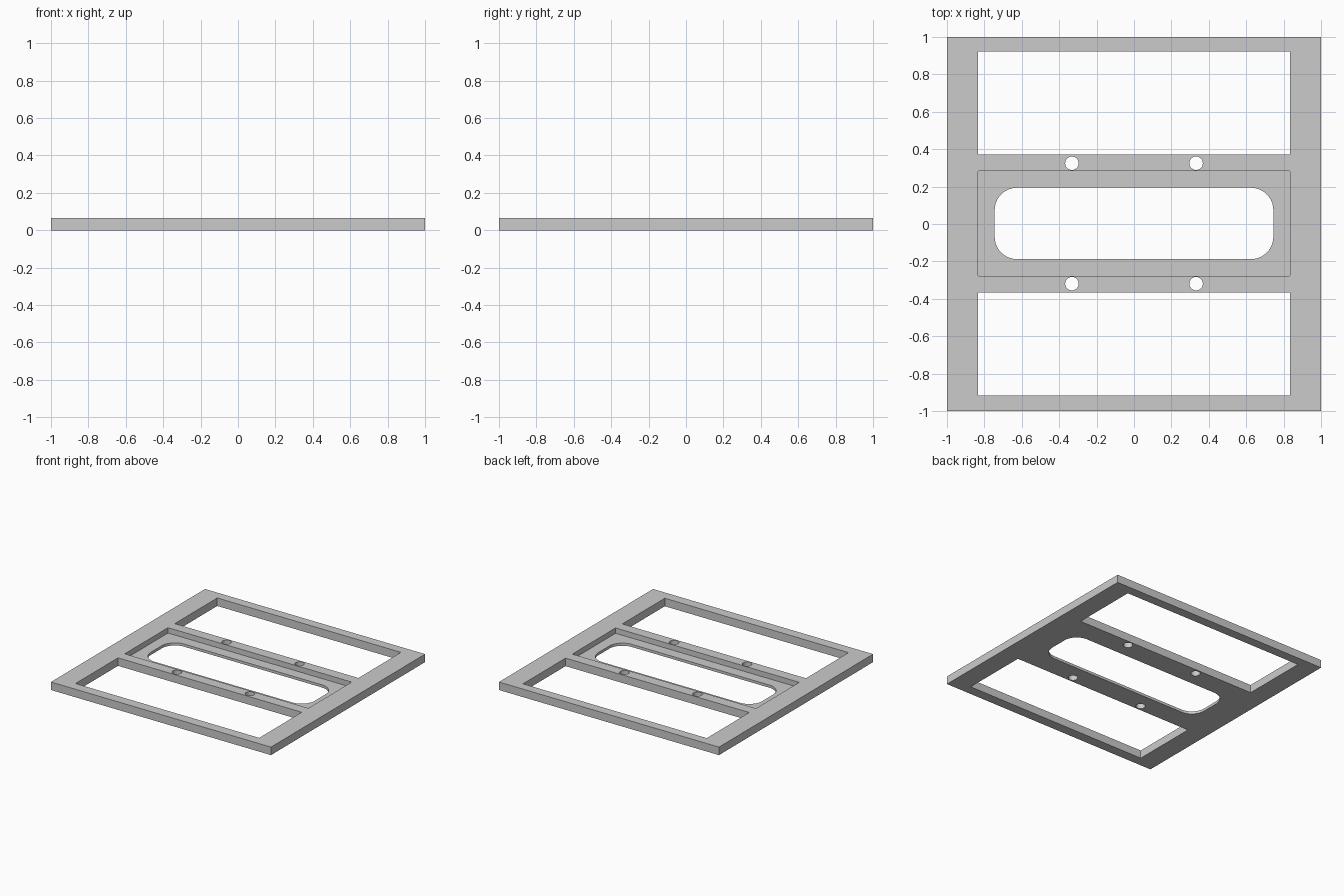
import bpy
import bmesh
from math import cos, sin, pi

old = bpy.data.objects.get("Cube")
if old:
    bpy.data.objects.remove(old, do_unlink=True)

THICK = 0.066
FLOOR = 0.022
MID = 0.003      # the openings sit a touch toward the back

grey = bpy.data.materials.new("light grey")
grey.use_nodes = True
colour = (0.6, 0.6, 0.6, 1)
grey.diffuse_color = colour
grey.node_tree.nodes["Principled BSDF"].inputs["Base Color"].default_value = colour


def rounded_outline(cx, cy, hx, hy, r, steps):
    """Counter-clockwise rounded rectangle; a circle when r equals hx and hy."""
    pts = []
    for i, (sx, sy) in enumerate([(1, 1), (-1, 1), (-1, -1), (1, -1)]):
        if r == 0:
            pts.append((cx + sx * hx, cy + sy * hy))
            continue
        for k in range(steps + (r < hx)):
            a = (i + k / steps) * pi / 2
            pts.append((cx + sx * (hx - r) + r * cos(a),
                        cy + sy * (hy - r) + r * sin(a)))
    return pts


def prism(name, outline, z0, z1):
    bm = bmesh.new()
    base = bm.faces.new([bm.verts.new((x, y, z0)) for x, y in outline])
    out = bmesh.ops.extrude_face_region(bm, geom=[base])
    top = [v for v in out["geom"] if isinstance(v, bmesh.types.BMVert)]
    bmesh.ops.translate(bm, vec=(0, 0, z1 - z0), verts=top)
    bmesh.ops.recalc_face_normals(bm, faces=bm.faces)
    mesh = bpy.data.meshes.new(name)
    bm.to_mesh(mesh)
    bm.free()
    mesh.materials.append(grey)
    obj = bpy.data.objects.new(name, mesh)
    bpy.context.collection.objects.link(obj)
    return obj


# Square plate
plate = prism("frame_plate", rounded_outline(0, 0, 1, 1, 0, 1), 0, THICK)

# Cutters: centre recess, rounded slot, two windows and four screw holes
LOW, HIGH = -0.1, 0.2
cutters = [
    prism("recess_cutter", rounded_outline(0, MID, 0.835, 0.281, 0.008, 3), FLOOR, HIGH),
    prism("slot_cutter", rounded_outline(0, MID, 0.745, 0.191, 0.12, 10), LOW, HIGH),
]
for side in (-1, 1):
    cutters.append(prism("window_cutter",
        rounded_outline(0, MID + side * 0.644, 0.835, 0.276, 0, 1), LOW, HIGH))
    for sx in (-1, 1):
        cutters.append(prism("screw_hole_cutter",
            rounded_outline(sx * 0.332, MID + side * 0.322, 0.036, 0.036, 0.036, 8), LOW, HIGH))

bpy.ops.object.select_all(action="DESELECT")
bpy.context.view_layer.objects.active = plate
plate.select_set(True)
for cutter in cutters:
    cutter.hide_render = True
    mod = plate.modifiers.new("cut", "BOOLEAN")
    mod.operation = "DIFFERENCE"
    mod.solver = "EXACT"
    mod.object = cutter
    bpy.ops.object.modifier_apply(modifier=mod.name)
    bpy.data.objects.remove(cutter, do_unlink=True)

# Smooth only the curved hole walls
bpy.ops.object.shade_smooth_by_angle(angle=pi / 6)
